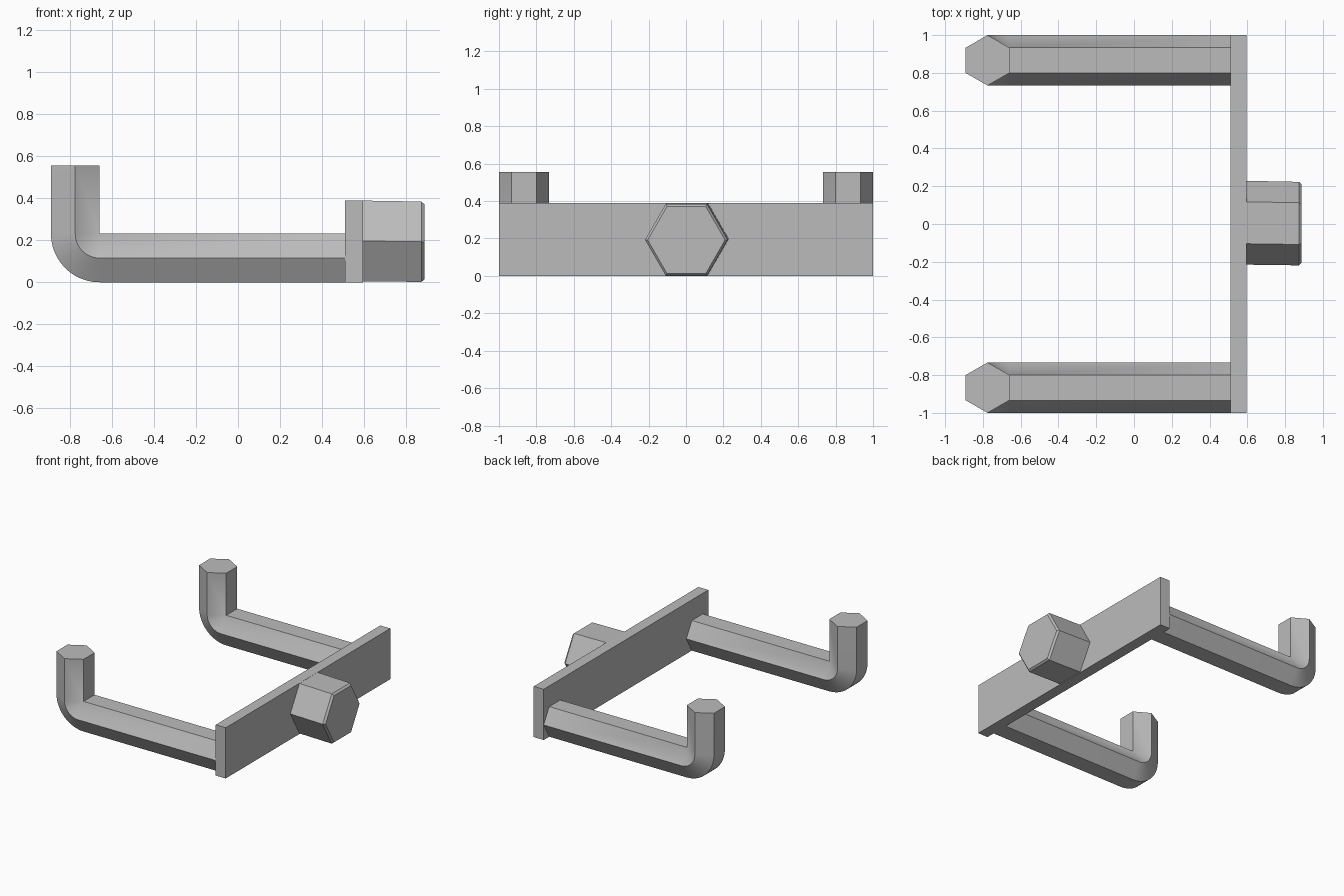
import bpy, bmesh, math
from mathutils import Vector

cube = bpy.data.objects.get("Cube")
if cube:
    bpy.data.objects.remove(cube, do_unlink=True)

GREY = (0.5, 0.5, 0.5, 1)
steel = bpy.data.materials.new("grey_steel")
steel.use_nodes = True
steel.diffuse_color = GREY
steel.node_tree.nodes["Principled BSDF"].inputs["Base Color"].default_value = GREY


def finish(name, bm):
    """Clean up a bmesh and turn it into an object."""
    bmesh.ops.remove_doubles(bm, verts=bm.verts, dist=0.0005)
    bmesh.ops.recalc_face_normals(bm, faces=bm.faces)
    mesh = bpy.data.meshes.new(name)
    bm.to_mesh(mesh)
    bm.free()
    mesh.materials.append(steel)
    ob = bpy.data.objects.new(name, mesh)
    bpy.context.collection.objects.link(ob)
    bpy.ops.object.select_all(action="DESELECT")
    ob.select_set(True)
    bpy.context.view_layer.objects.active = ob
    bpy.ops.object.shade_smooth_by_angle(angle=math.radians(30))
    return ob


def hex_loft(name, sections):
    """Skin hexagons given as (centre, radius, up direction); corners point along y."""
    bm = bmesh.new()
    rings = []
    for centre, radius, up in sections:
        ring = []
        for i in range(6):
            a = math.radians(60 * i)
            offset = Vector((0, math.cos(a), 0)) + up * math.sin(a)
            ring.append(bm.verts.new(centre + offset * radius))
        rings.append(ring)
    for a, b in zip(rings, rings[1:]):
        for i in range(6):
            j = (i + 1) % 6
            bm.faces.new((a[i], a[j], b[j], b[i]))
    bm.faces.new(rings[0])
    bm.faces.new(rings[-1])
    return finish(name, bm)


UP = Vector((0, 0, 1))

# Back plate
bm = bmesh.new()
bmesh.ops.create_cube(bm, size=1)
bmesh.ops.scale(bm, vec=(0.085, 2, 0.39), verts=bm.verts)
bmesh.ops.translate(bm, vec=(0.553, 0, 0.195), verts=bm.verts)
finish("cross_plate", bm)

# Hooked hexagonal arms: straight bar, tight quarter bend, upright tip
R = 0.1335
FLAT = R * math.cos(math.radians(30))
BEND_X, TIP_Z, STEPS = -0.66, 0.555, 12
for name, y in (("right_hook_arm", -1 + R), ("left_hook_arm", 1 - R)):
    pivot = Vector((BEND_X, y, 2 * FLAT))
    sections = [(Vector((0.52, y, FLAT)), R, UP)]
    for k in range(STEPS + 1):
        t = math.pi / 2 * k / STEPS
        up = Vector((math.sin(t), 0, math.cos(t)))
        sections.append((pivot - up * FLAT, R, up))
    sections.append((Vector((BEND_X - FLAT, y, TIP_Z)), R, Vector((1, 0, 0))))
    hex_loft(name, sections)

# Hexagonal bolt head with a chamfered end
hex_loft("bolt_head", [
    (Vector((0.58, 0.007, 0.197)), 0.222, UP),
    (Vector((0.873, 0.002, 0.193)), 0.221, UP),
    (Vector((0.888, 0.002, 0.192)), 0.207, UP),
])
